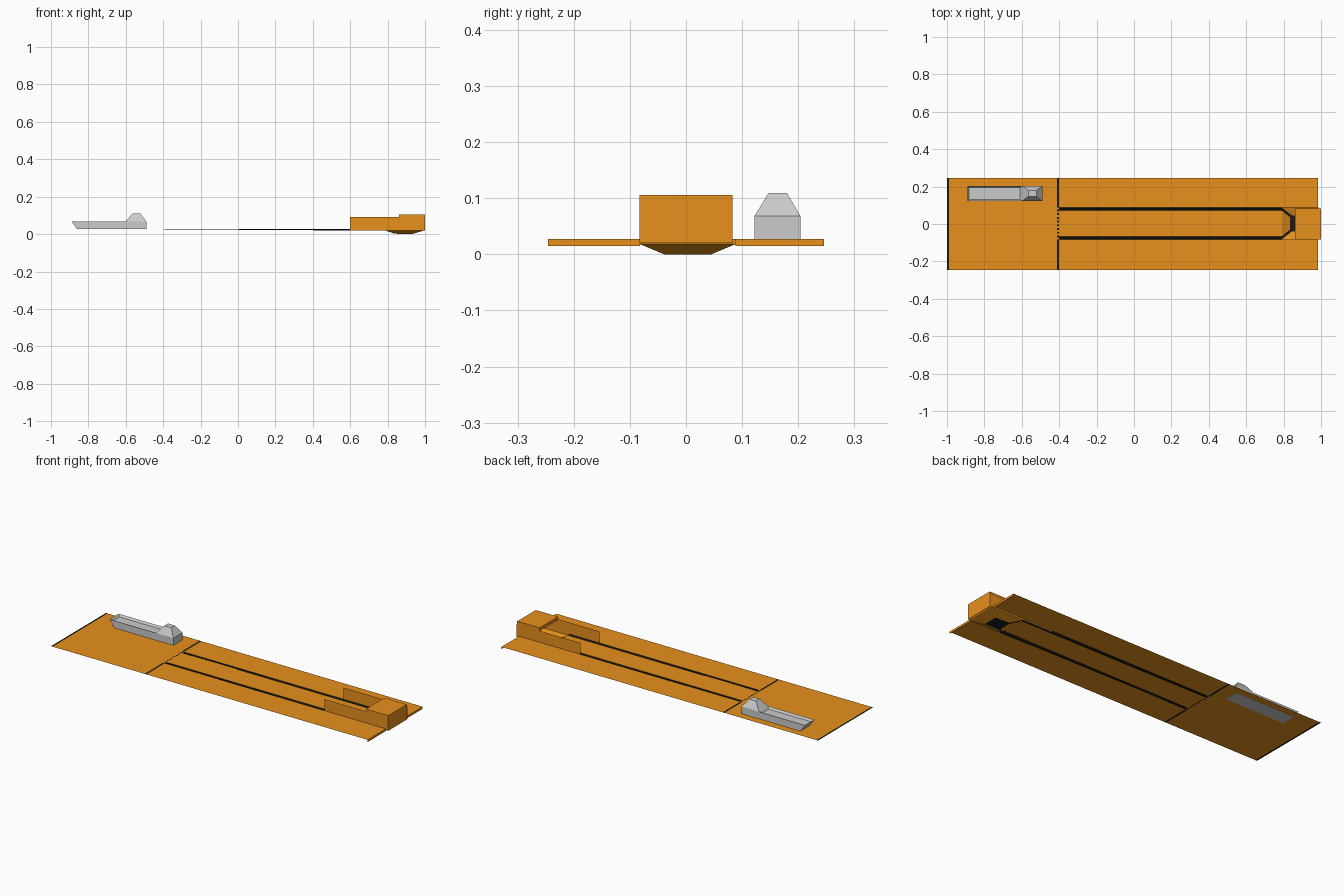
import bpy, bmesh

if "Cube" in bpy.data.objects:
    bpy.data.objects.remove(bpy.data.objects["Cube"])

def material(name, rgb):
    m = bpy.data.materials.new(name)
    m.diffuse_color = (*rgb, 1)
    m.use_nodes = True
    m.node_tree.nodes["Principled BSDF"].inputs["Base Color"].default_value = m.diffuse_color
    return m

WOOD = material("wood", (0.8, 0.28, 0.012))
BLACK = material("black", (0.01, 0.01, 0.01))
Z, Y0, HALF = 0.027, 0.003, 0.246       # deck height, lane centre, half width

def build(name, verts, faces, mat=None):
    me = bpy.data.meshes.new(name)
    me.from_pydata(verts, [], faces)
    ob = bpy.data.objects.new(name, me)
    bpy.context.collection.objects.link(ob)
    if mat:
        me.materials.append(mat)
    return ob

def sheet(name, x0, x1, y0, y1, mat, z=Z):
    return build(name, [(x0, y0, z), (x1, y0, z), (x1, y1, z), (x0, y1, z)],
                 [(0, 1, 2, 3)], mat)

def loft(name, rows, mat):
    n = len(rows[0])
    verts = [p for r in rows for p in r]
    faces = [(i*n+j, (i+1)*n+j, (i+1)*n+j+1, i*n+j+1)
             for i in range(len(rows)-1) for j in range(n-1)]
    return build(name, verts, faces, mat)

# approach area and its front edge strip
sheet("approach_edge", -1, -0.99, -HALF, HALF, BLACK)
sheet("approach", -0.99, -0.413, -HALF, HALF, WOOD)

# foul line: solid at the sides, dashed across the lane
X0, X1 = -0.413, -0.402
sheet("foul_line_left", X0, X1, Y0 + 0.085, HALF, BLACK)
sheet("foul_line_right", X0, X1, -HALF, Y0 - 0.085, BLACK)
N = 17
step = 0.17 / N
for i in range(N):
    y = Y0 - 0.085 + i * step
    sheet("foul_line_dash", X0, X1, y, y + step, WOOD if i % 2 == 0 else BLACK)

# lane surface
sheet("lane", X1, 0.79, Y0 - 0.069, Y0 + 0.069, WOOD)

for s, side in ((1, "left"), (-1, "right")):
    # side deck with a turned-down far edge
    yi, yo = Y0 + s * 0.085, s * HALF
    loft(side + "_deck", [[(x, yi, z), (x, yo, z)]
         for x, z in ((X1, Z), (0.985, Z), (0.985, 0.0145))], WOOD)
    # gutter gets deeper toward the pit
    def gutter_row(x, zb):
        return [(x, Y0 + s * d, z) for d, z in
                ((0.069, Z), (0.073, zb), (0.081, zb), (0.085, Z))]
    g = loft(side + "_gutter", [gutter_row(X1, Z - 0.001), gutter_row(0.79, 0.018)], BLACK)
    # gutter runs diagonally into the pit
    build(side + "_gutter_chute",
          [(0.79, Y0 + s*0.069, 0.018), (0.79, Y0 + s*0.085, 0.018),
           (0.845, Y0 + s*0.042, 0.003), (0.835, Y0 + s*0.032, 0.003)],
          [(0, 1, 2, 3)], BLACK)
    # low partition wall beside the pin area
    yw = Y0 + s * 0.085
    build(side + "_partition", [(0.6, yw, 0.02), (1.0, yw, 0.02), (1.0, yw, 0.092), (0.6, yw, 0.092)],
          [(0, 1, 2, 3)], WOOD)

# ball pit: funnel of four slopes and a dark bottom
a, b = 0.085, 0.042
pit = [(0.79, Y0 - 0.069, 0.025), (0.79, Y0 + 0.069, 0.025),
       (0.835, Y0 + 0.032, 0.003), (0.835, Y0 - 0.032, 0.003),
       (0.79, Y0 - a, 0.018), (0.79, Y0 + a, 0.018),
       (0.845, Y0 + b, 0.002), (0.845, Y0 - b, 0.002),
       (0.93, Y0 - b, 0), (0.93, Y0 + b, 0),
       (0.99, Y0 + a, 0.018), (0.99, Y0 - a, 0.018),
       (0.99, Y0 + a, Z), (0.99, Y0 - a, Z),
       (0.79, Y0 - a, Z), (0.79, Y0 + a, Z)]
build("pit", pit, [(0, 3, 2, 1), (4, 11, 8, 7), (5, 6, 9, 10), (8, 11, 10, 9),
                   (10, 11, 13, 12), (4, 14, 13, 11), (5, 10, 12, 15)], WOOD)
build("pit_floor", [pit[i] for i in (3, 7, 8, 9, 6, 2)], [(0, 1, 2, 3, 4, 5)], BLACK)

# hood over the pins: front lip, roof, back, and two sides
h, t = 0.083, 0.106
lip = loft("hood", [[(x, -h, z), (x, h, z)] for x, z in
           ((0.86, 0.088), (0.86, t), (1.0, t), (1.0, 0.02))], WOOD)
for y in (-h, h):
    build("hood_side", [(0.86, y, 0.02), (1, y, 0.02), (1, y, t), (0.86, y, t)],
          [(0, 1, 2, 3)], WOOD)

def block(name, bottom, top, z0, z1, tray=False):
    (ax0, ax1, ay0, ay1), (bx0, bx1, by0, by1) = bottom, top
    vs = [(ax0, ay0, z0), (ax1, ay0, z0), (ax1, ay1, z0), (ax0, ay1, z0),
          (bx0, by0, z1), (bx1, by0, z1), (bx1, by1, z1), (bx0, by1, z1)]
    ob = build(name, vs, [(3, 2, 1, 0), (4, 5, 6, 7), (0, 1, 5, 4),
                          (1, 2, 6, 5), (2, 3, 7, 6), (3, 0, 4, 7)])
    if tray:
        bm = bmesh.new()
        bm.from_mesh(ob.data)
        bm.faces.ensure_lookup_table()
        bmesh.ops.inset_region(bm, faces=[bm.faces[1]], thickness=0.012, depth=-0.012)
        bm.to_mesh(ob.data)
        bm.free()
    return ob

# ball return: long tray with a tapered housing at one end
block("ball_return_tray", (-0.86, -0.6, 0.122, 0.204), (-0.89, -0.6, 0.122, 0.204), 0.0265, 0.068, True)
block("ball_return_base", (-0.6, -0.49, 0.122, 0.204), (-0.6, -0.49, 0.122, 0.204), 0.0265, 0.068)
block("ball_return_housing", (-0.6, -0.49, 0.122, 0.204), (-0.565, -0.522, 0.147, 0.18), 0.068, 0.109)
